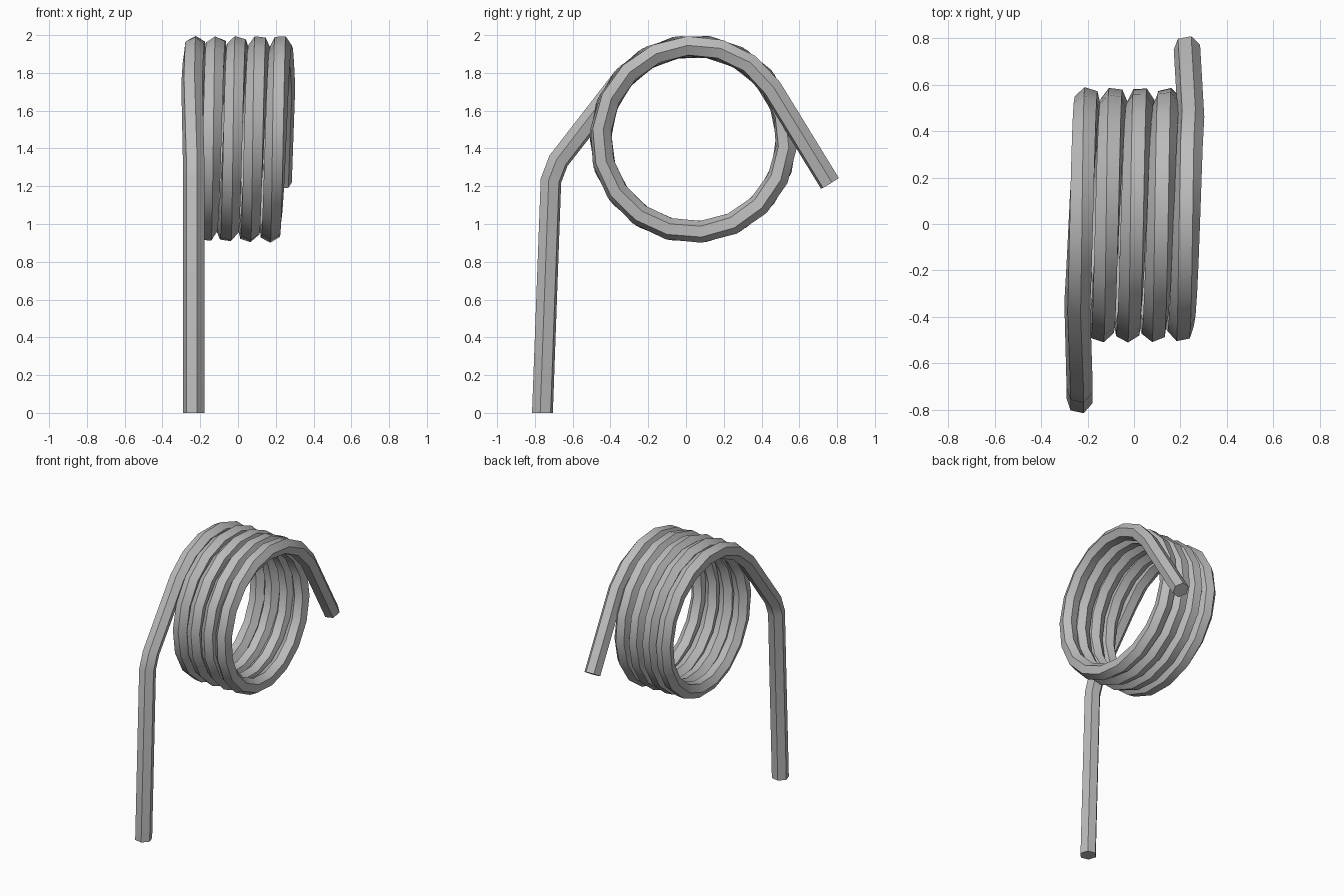
import bpy
import bmesh
from math import sin, cos, pi, radians
from mathutils import Vector

cube = bpy.data.objects.get("Cube")
if cube:
    bpy.data.objects.remove(cube, do_unlink=True)

SIDES = 6
WIRE = 0.058          # wire radius
COIL = 0.493          # radius of the coil's centre line
CENTRE_Y, CENTRE_Z = 0.04, 1.45
TURNS = 4
STEPS = 18            # segments in one turn
PITCH = 0.114
TWIST = radians(70)   # slow roll of the wire section in one turn

steel = bpy.data.materials.new("steel grey")
steel.use_nodes = True
grey = (0.5, 0.5, 0.5, 1)
steel.diffuse_color = grey
steel.node_tree.nodes["Principled BSDF"].inputs["Base Color"].default_value = grey


def coil_point(angle):
    """Point on the helix; angle 0 is the top of the first turn."""
    x = PITCH * (angle / (2 * pi) - TURNS / 2)
    return Vector((x, CENTRE_Y + COIL * sin(angle), CENTRE_Z + COIL * cos(angle)))


# Centre line: long leg, coil, short leg
start, end = radians(-52), radians(57) + TURNS * 2 * pi
count = round((end - start) / (2 * pi) * STEPS)
path = [Vector((-0.235, -0.76, 0)), Vector((-0.235, -0.715, 1.23)),
        Vector((-0.235, -0.675, 1.335))]
path += [coil_point(start + (end - start) * i / count) for i in range(count + 1)]
path.append(Vector((0.228, 0.762, 1.215)))

# Sweep the six-sided section along the centre line
bm = bmesh.new()
rings = []
for i, point in enumerate(path):
    before = (point - path[max(i - 1, 0)]).normalized()
    after = (path[min(i + 1, len(path) - 1)] - point).normalized()
    tangent = (before + after).normalized()
    if i == 0:
        tangent = Vector((0, 0, 1))
    across = (Vector((1, 0, 0)) - tangent * tangent.x).normalized()
    outward = across.cross(tangent)
    roll = radians(12) + TWIST * min(max(i - 2, 0), count) / STEPS
    ring = []
    for k in range(SIDES):
        a = roll + 2 * pi * k / SIDES
        ring.append(bm.verts.new(point + WIRE * (across * cos(a) + outward * sin(a))))
    rings.append(ring)

for low, high in zip(rings, rings[1:]):
    for k in range(SIDES):
        n = (k + 1) % SIDES
        bm.faces.new((low[k], low[n], high[n], high[k]))
bm.faces.new(rings[0])
bm.faces.new(rings[-1])
bmesh.ops.recalc_face_normals(bm, faces=bm.faces[:])

mesh = bpy.data.meshes.new("spring_wire")
bm.to_mesh(mesh)
bm.free()
mesh.materials.append(steel)
spring = bpy.data.objects.new("spring_wire", mesh)
bpy.context.collection.objects.link(spring)

# Smooth along the wire, crisp at the section's corners
bpy.context.view_layer.objects.active = spring
spring.select_set(True)
bpy.ops.object.shade_smooth_by_angle(angle=radians(58))
